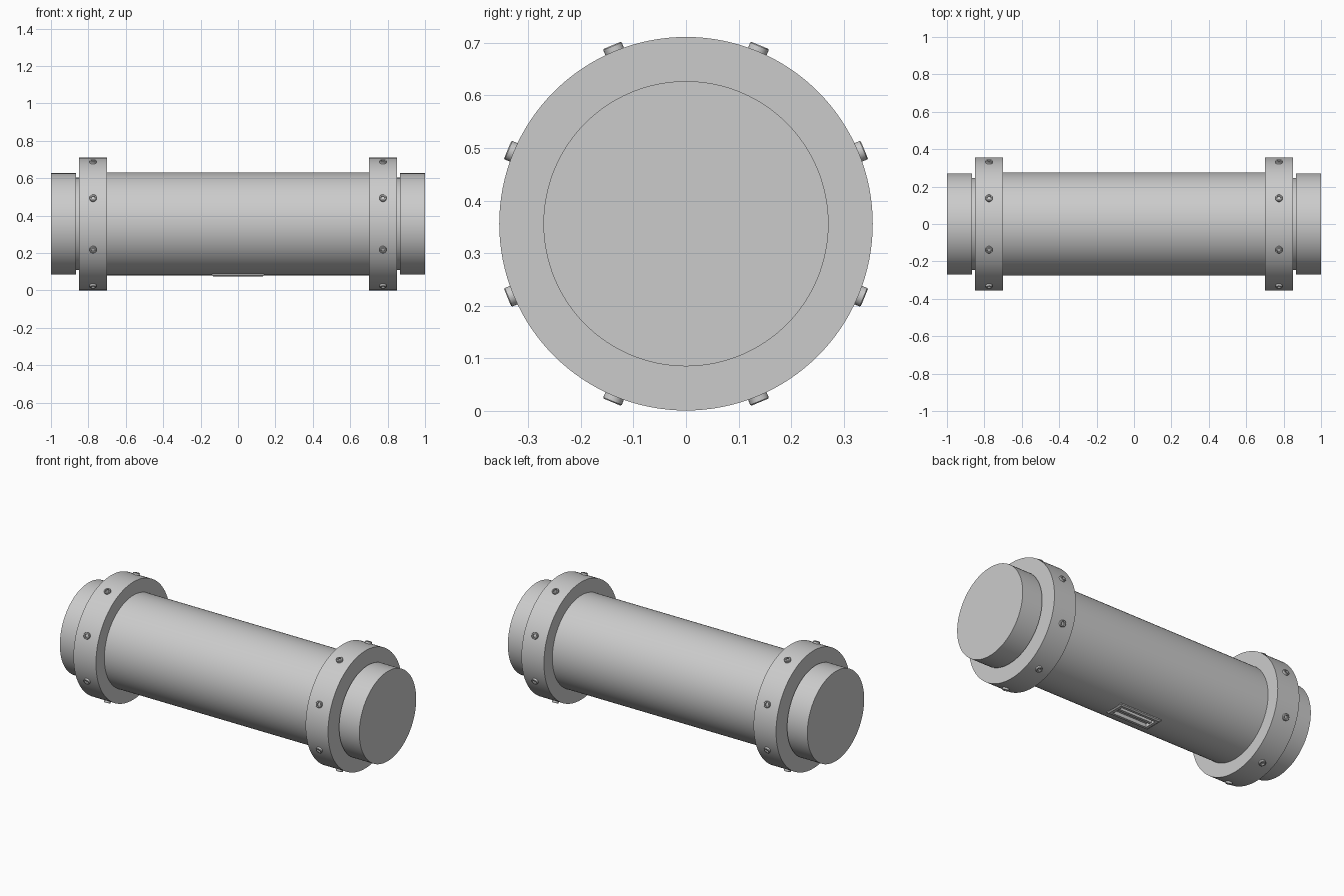
import bpy, bmesh
from math import sin, cos, pi, radians
from mathutils import Matrix, Vector

if "Cube" in bpy.data.objects:
    bpy.data.objects.remove(bpy.data.objects["Cube"])

AXIS_Z = 0.356
COLLAR_R = 0.355
TO_X = Matrix.Translation((0, 0, AXIS_Z)) @ Matrix.Rotation(radians(90), 4, 'Y')


def add_object(name, bm, smooth=True):
    bmesh.ops.recalc_face_normals(bm, faces=bm.faces)
    mesh = bpy.data.meshes.new(name)
    bm.to_mesh(mesh)
    bm.free()
    ob = bpy.data.objects.new(name, mesh)
    bpy.context.collection.objects.link(ob)
    if smooth:
        shade(ob)
    return ob


def shade(ob):
    bpy.ops.object.select_all(action='DESELECT')
    ob.select_set(True)
    bpy.context.view_layer.objects.active = ob
    bpy.ops.object.shade_smooth_by_angle(angle=radians(30))


def skin(loops):
    """Closed solid from a list of equally long point loops."""
    bm = bmesh.new()
    rings = [[bm.verts.new(p) for p in loop] for loop in loops]
    n = len(rings[0])
    for a, b in zip(rings, rings[1:]):
        for i in range(n):
            j = (i + 1) % n
            bm.faces.new((a[i], a[j], b[j], b[i]))
    bm.faces.new(rings[0])
    bm.faces.new(rings[-1])
    return bm


def drum(name, radius, x0, x1, segments=128):
    loops = [[TO_X @ Vector((radius * cos(2 * pi * i / segments),
                             radius * sin(2 * pi * i / segments), x))
              for i in range(segments)] for x in (x0, x1)]
    return add_object(name, skin(loops))


def rect(hx, hy, z):
    return [(-hx, -hy, z), (hx, -hy, z), (hx, hy, z), (-hx, hy, z)]


def box(name, hx, hy, z0, z1):
    return add_object(name, skin([rect(hx, hy, z0), rect(hx, hy, z1)]), False)


# main tube with a pocket cut into the underside
body = drum("body_tube", 0.275, -0.72, 0.72)
cutter = box("pocket_cutter", 0.122, 0.045, 0.05, 0.10)
mod = body.modifiers.new("pocket", 'BOOLEAN')
mod.operation = 'DIFFERENCE'
mod.solver = 'EXACT'
mod.object = cutter
bpy.context.view_layer.objects.active = body
bpy.ops.object.modifier_apply(modifier=mod.name)
bpy.data.objects.remove(cutter)
shade(body)

# chamfered tray frame under the tube, with a centre bar
add_object("port_frame", skin([rect(0.14, 0.06, 0.10), rect(0.14, 0.06, 0.081),
                               rect(0.132, 0.052, 0.075), rect(0.115, 0.037, 0.075),
                               rect(0.115, 0.037, 0.097)]), False)
box("port_bar", 0.115, 0.008, 0.083, 0.098)

# hex-socket bolt: round head, hexagonal recess (head points along local z)
N = 24


def bolt_ring(r, z, hexagon=False):
    pts = []
    for i in range(N):
        a = 2 * pi * i / N
        k = cos(pi / 6) / cos(a % (pi / 3) - pi / 6) if hexagon else 1
        pts.append((r * k * cos(a), r * k * sin(a), z))
    return pts


bolt = add_object("collar_bolt", skin([
    bolt_ring(0.019, -0.02), bolt_ring(0.019, 0.010), bolt_ring(0.017, 0.012),
    bolt_ring(0.0115, 0.012, True), bolt_ring(0.0115, 0.002, True)]))
bolt_mesh = bolt.data
bpy.data.objects.remove(bolt)

# mirrored ends: collar, neck, cap and eight bolts
for side, s in (("left", -1), ("right", 1)):
    drum(side + "_collar", COLLAR_R, s * 0.70, s * 0.85)
    drum(side + "_neck", 0.247, s * 0.84, s * 0.87)
    drum(side + "_end_cap", 0.271, s * 0.865, s * 1.0)
    for k in range(8):
        a = radians(22.5 + 45 * k)
        out = Vector((0, cos(a), sin(a)))
        ob = bpy.data.objects.new(f"{side}_collar_bolt_{k + 1}", bolt_mesh)
        bpy.context.collection.objects.link(ob)
        ob.matrix_world = (Matrix.Translation(Vector((s * 0.775, 0, AXIS_Z)) + out * COLLAR_R)
                           @ out.to_track_quat('Z', 'Y').to_matrix().to_4x4())
